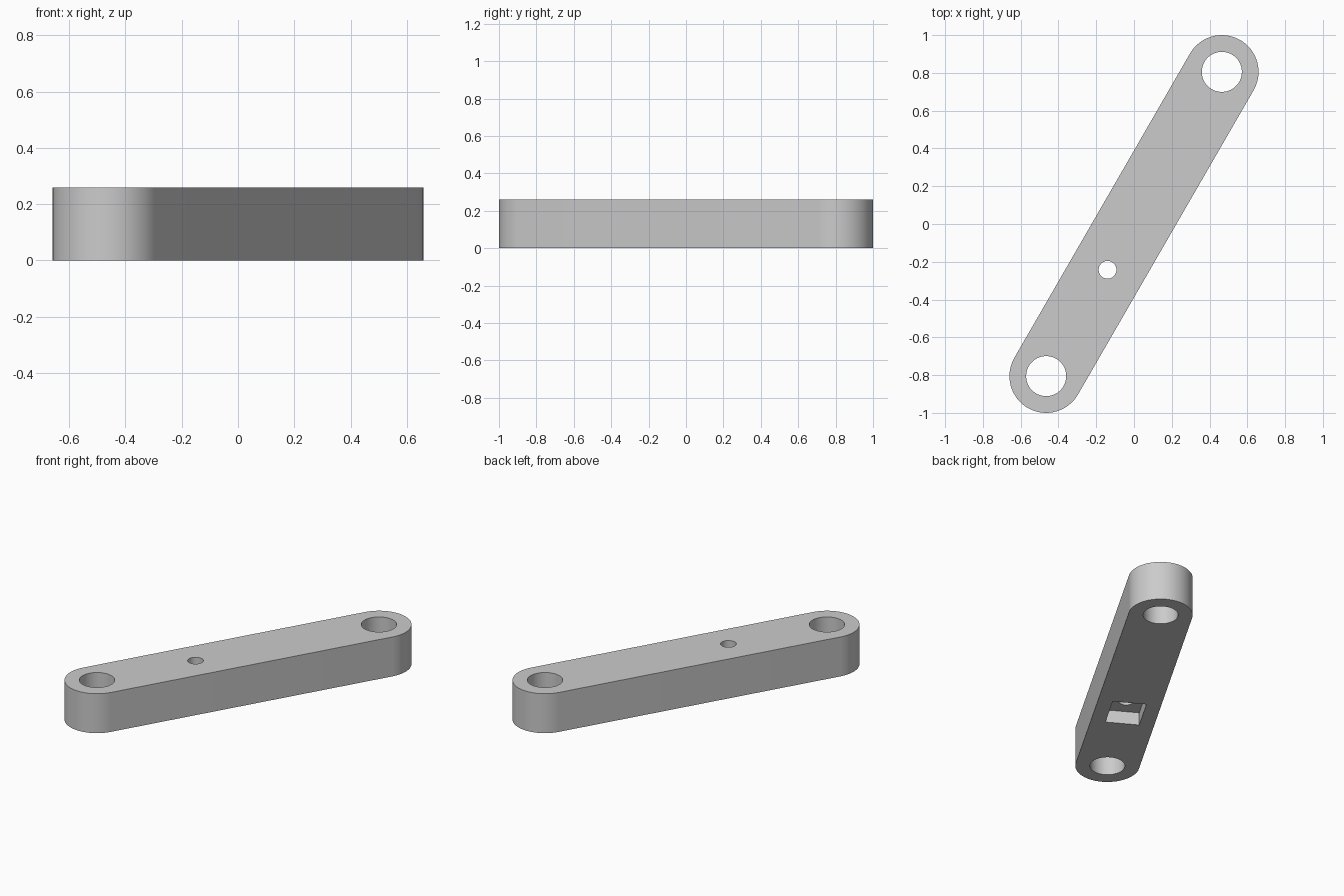
import bpy, bmesh, math
from mathutils import Matrix, Vector

if "Cube" in bpy.data.objects:
    bpy.data.objects.remove(bpy.data.objects["Cube"], do_unlink=True)

THICK = 0.26       # bar thickness
REACH = 0.93       # bar centre to pivot centre
END_R = 0.1945     # rounded end radius
PIVOT_R = 0.106
BOLT_R = 0.047
BOLT_AT = -0.28    # bolt position along the bar
TILT = Matrix.Rotation(math.radians(60), 4, "Z")

grey = bpy.data.materials.new("plain grey")
grey.use_nodes = True
colour = (0.6, 0.6, 0.6, 1)
grey.diffuse_color = colour
grey.node_tree.nodes["Principled BSDF"].inputs["Base Color"].default_value = colour


def prism(name, outline, bottom, top):
    """Extrude an outline drawn along the bar, then turn it to the bar's angle."""
    bm = bmesh.new()
    face = bm.faces.new([bm.verts.new((x, y, bottom)) for x, y in outline])
    side = bmesh.ops.extrude_face_region(bm, geom=[face])["geom"]
    moved = [v for v in side if isinstance(v, bmesh.types.BMVert)]
    bmesh.ops.translate(bm, verts=moved, vec=Vector((0, 0, top - bottom)))
    bmesh.ops.recalc_face_normals(bm, faces=bm.faces)
    bm.transform(TILT)
    mesh = bpy.data.meshes.new(name)
    bm.to_mesh(mesh)
    bm.free()
    mesh.materials.append(grey)
    obj = bpy.data.objects.new(name, mesh)
    bpy.context.collection.objects.link(obj)
    return obj


def arc(cx, radius, start, sweep, steps):
    angles = [start + sweep * i / steps for i in range(steps + 1)]
    return [(cx + radius * math.cos(a), radius * math.sin(a)) for a in angles]


def hole(name, cx, radius):
    return prism(name, arc(cx, radius, 0, math.tau, 64)[:-1], -0.1, THICK + 0.1)


# Bar with two rounded ends
half = math.pi / 2
bar = prism("link_bar",
            arc(REACH, END_R, -half, math.pi, 32) + arc(-REACH, END_R, half, math.pi, 32),
            0, THICK)

# Pivot holes, bolt hole and the rectangular nut pocket underneath
w, h = 0.127, 0.104
pocket = [(BOLT_AT + sx * w, sy * h) for sx, sy in ((-1, -1), (1, -1), (1, 1), (-1, 1))]
cutters = [hole("pivot_cutter_upper", REACH, PIVOT_R),
           hole("pivot_cutter_lower", -REACH, PIVOT_R),
           hole("bolt_cutter", BOLT_AT, BOLT_R),
           prism("nut_pocket_cutter", pocket, -0.1, 0.085)]

bpy.ops.object.select_all(action="DESELECT")
bpy.context.view_layer.objects.active = bar
bar.select_set(True)
for cutter in cutters:
    cutter.hide_render = True
    cut = bar.modifiers.new(cutter.name, "BOOLEAN")
    cut.operation = "DIFFERENCE"
    cut.solver = "EXACT"
    cut.object = cutter
    bpy.ops.object.modifier_apply(modifier=cut.name)
    bpy.data.objects.remove(cutter, do_unlink=True)

bpy.ops.object.shade_smooth_by_angle(angle=math.radians(30))
